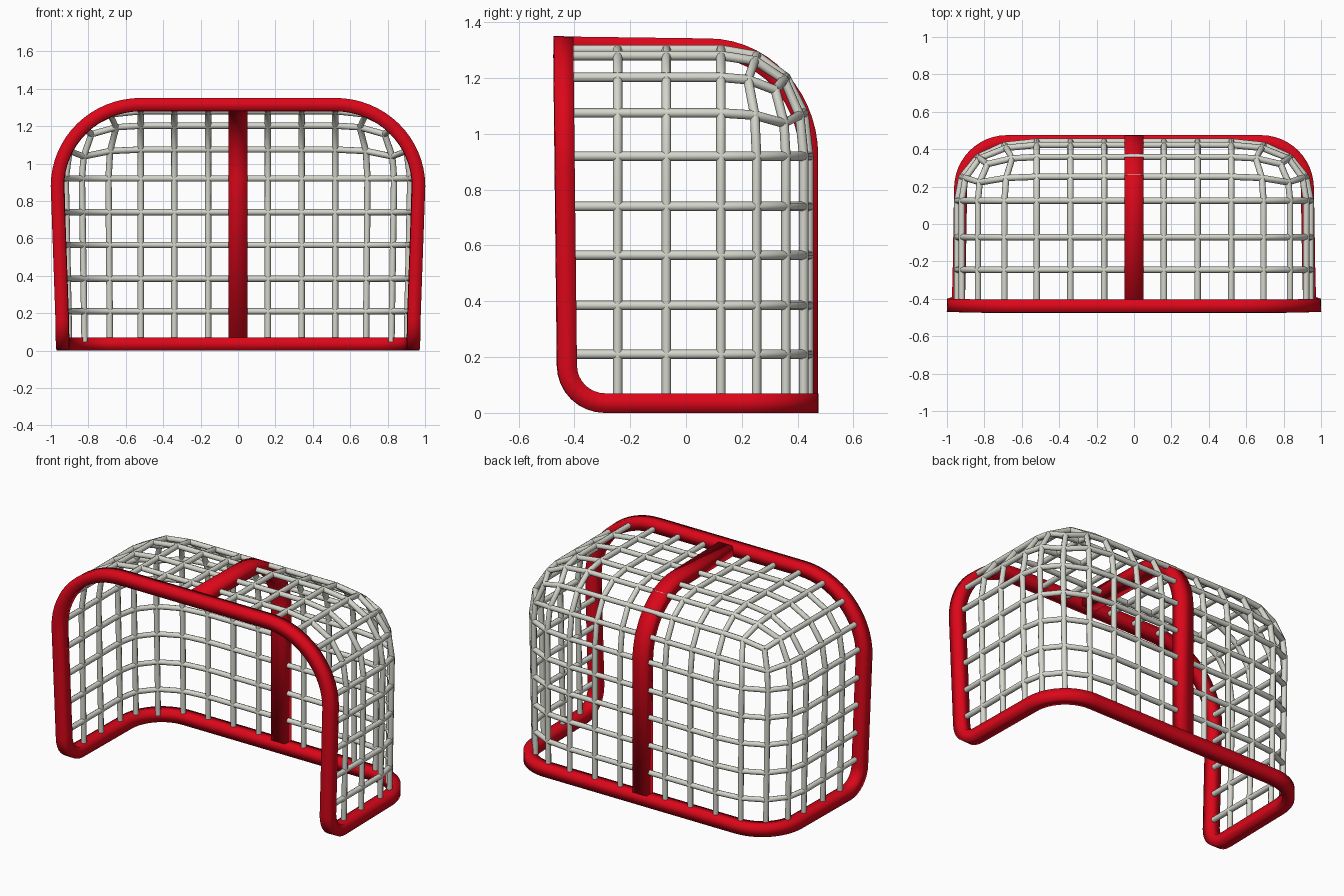
import bpy
import bmesh
from math import sin, cos, pi
from mathutils import Vector

if "Cube" in bpy.data.objects:
    bpy.data.objects.remove(bpy.data.objects["Cube"])


def material(name, rgb):
    m = bpy.data.materials.new(name)
    m.diffuse_color = (*rgb, 1)
    m.use_nodes = True
    m.node_tree.nodes["Principled BSDF"].inputs["Base Color"].default_value = m.diffuse_color
    return m


RED = material("red_paint", (0.72, 0.002, 0.01))
ROPE = material("rope", (0.66, 0.67, 0.6))


def square_bar(name, pts, width, depth, mat, closed=False):
    """Smooth-shaded rectangular section swept along a path, without twist."""
    pts = [Vector(p) for p in pts]
    n = len(pts)
    bm = bmesh.new()
    rings, last, side = [], None, None
    for i, p in enumerate(pts):
        a = pts[i - 1] if (i or closed) else p
        b = pts[(i + 1) % n] if (i < n - 1 or closed) else p
        t = ((p - a).normalized() + (b - p).normalized()).normalized()
        if last is None:
            side = Vector((0, 1, 0)) if abs(t.x) > 0.5 else Vector((1, 0, 0))
        else:
            side = last.rotation_difference(t) @ side
        last = t
        side = (side - t * side.dot(t)).normalized()
        up = t.cross(side)
        rings.append([bm.verts.new(p + side * width / 2 * s + up * depth / 2 * u)
                      for s, u in ((1, 1), (-1, 1), (-1, -1), (1, -1))])
    for i in range(n if closed else n - 1):
        r, q = rings[i], rings[(i + 1) % n]
        for k in range(4):
            bm.faces.new((r[k], r[(k + 1) % 4], q[(k + 1) % 4], q[k]))
    if not closed:
        bm.faces.new(rings[0])
        bm.faces.new(rings[-1])
    bmesh.ops.recalc_face_normals(bm, faces=bm.faces)
    for f in bm.faces:
        f.smooth = True
    me = bpy.data.meshes.new(name)
    bm.to_mesh(me)
    me.materials.append(mat)
    bpy.context.collection.objects.link(bpy.data.objects.new(name, me))


def round_wires(name, paths, radius, mat):
    """Thin round strands along point lists, joined in one mesh object."""
    cu = bpy.data.curves.new(name, 'CURVE')
    cu.dimensions = '3D'
    cu.bevel_depth = radius
    cu.bevel_resolution = 2
    cu.use_fill_caps = True
    for pts in paths:
        sp = cu.splines.new('POLY')
        sp.points.add(len(pts) - 1)
        for p, co in zip(sp.points, pts):
            p.co = (*co, 1)
    cu.materials.append(mat)
    ob = bpy.data.objects.new(name, cu)
    bpy.context.collection.objects.link(ob)
    ob.select_set(True)
    bpy.context.view_layer.objects.active = ob
    bpy.ops.object.convert(target='MESH')
    bpy.ops.object.shade_smooth_by_angle(angle=pi / 3)


def arc(n):
    return [(cos(i / n * pi / 2), sin(i / n * pi / 2)) for i in range(n + 1)]


def mirror(pts):
    return [(-x, y, z) for x, y, z in pts]


def lean(z):
    return -0.427 - 0.013 * (z - 0.17) / 1.145


# Outer frame: base, front corners, posts and crossbar as one closed loop
half = [(0.68 + 0.247 * s, 0.19 + 0.25 * c, 0.035) for c, s in arc(12)]
half += [(0.935 + 0.005 * s, -0.29 - 0.137 * s, 0.17 - 0.135 * c) for c, s in arc(8)]
half += [(0.52 + 0.445 * c, lean(0.88 + 0.435 * s), 0.88 + 0.435 * s) for c, s in arc(16)]
square_bar("outer_frame", half + mirror(half[::-1]), 0.07, 0.07, RED, closed=True)

# Centre bar: wider flat bar up the back and over the top
bar = [(0, 0.44, 0.02)]
bar += [(0, 0.08 + 0.36 * c, 0.92 + 0.388 * s) for c, s in arc(14)]
bar += [(0, -0.44, 1.315)]
square_bar("centre_bar", bar, 0.1, 0.068, RED)

# Net: grid levels are (base position, corner bulge 0..1) on a rounded box
T = 0.43
xl = [(v, 0) for v in (0, 0.16, 0.34, 0.52)] + [(0.52, T), (0.52, 1)]
yl = [(v, 0) for v in (-0.425, -0.245, -0.07, 0.125)] + [(0.125, T), (0.125, 1)]
zl = [(v, 0) for v in (0.045, 0.21, 0.385, 0.565, 0.74, 0.92)] + [(0.92, T), (0.92, 1)]
XE, YE, ZE = xl[-1], yl[-1], zl[-1]


def node(x, y, z):
    n = Vector((x[1], y[1], z[1]))
    n /= sum(c ** 2.3 for c in n) ** (1 / 2.3)
    px = x[0] + n.x * (0.425 - 0.02 * (1 - z[0] / 0.92))
    return (px, y[0] + n.y * 0.315, z[0] + n.z * 0.382)


wires = []
# strands up the back and over the top
for X in xl[1:-1]:
    wires.append([node(X, YE, z) for z in zl] + [node(X, y, ZE) for y in yl[-2::-1]])
# horizontal strands round the sides and back
for Z in zl[1:-1]:
    wires.append([node(XE, y, Z) for y in yl] + [node(x, YE, Z) for x in xl[-2::-1]])
# strands up the sides and across the top
for Y in yl[1:-1]:
    wires.append([node(XE, Y, z) for z in zl] + [node(x, Y, ZE) for x in xl[-2::-1]])
# strands along the rounded edges, meeting at the corner
wires.append([node(XE, YE, z) for z in zl])
wires.append([node(x, YE, ZE) for x in xl])
wires.append([node(XE, y, ZE) for y in yl])
round_wires("net", wires + [mirror(w) for w in wires], 0.017, ROPE)
